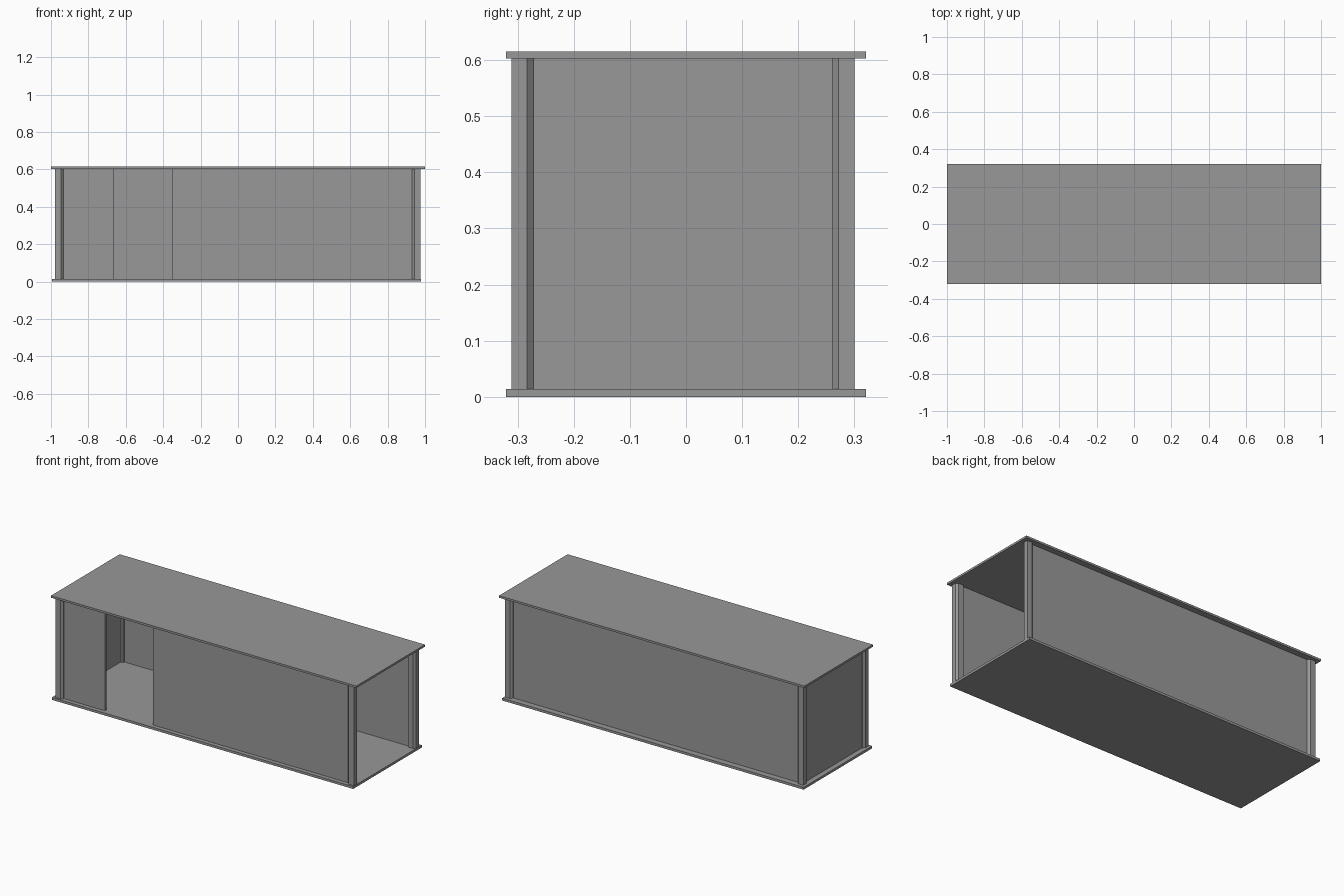
import bpy, bmesh

if "Cube" in bpy.data.objects:
    bpy.data.objects.remove(bpy.data.objects["Cube"])

Z0, Z1 = 0.014, 0.603            # top of floor, underside of roof
X0, X1 = -0.979, 0.976           # outer faces of the corner posts
Y0, Y1 = -0.311, 0.300
PX, PY, CUT = 0.045, 0.040, 0.012  # post size and chamfer
RECESS, THICK = 0.015, 0.014     # wall inset and thickness

# Dark grey for every part
grey = bpy.data.materials.new("dark_grey")
grey.diffuse_color = (0.315, 0.315, 0.315, 1)
grey.use_nodes = True
grey.node_tree.nodes["Principled BSDF"].inputs["Base Color"].default_value = grey.diffuse_color


def prism(name, pts, z0, z1):
    """Extrude a plan outline from z0 to z1."""
    bm = bmesh.new()
    face = bm.faces.new([bm.verts.new((x, y, z0)) for x, y in pts])
    ext = bmesh.ops.extrude_face_region(bm, geom=[face])
    for v in ext["geom"]:
        if isinstance(v, bmesh.types.BMVert):
            v.co.z = z1
    bmesh.ops.recalc_face_normals(bm, faces=bm.faces)
    me = bpy.data.meshes.new(name)
    bm.to_mesh(me)
    bm.free()
    me.materials.append(grey)
    ob = bpy.data.objects.new(name, me)
    bpy.context.collection.objects.link(ob)
    return ob


def box(name, x0, x1, y0, y1, z0, z1):
    return prism(name, [(x0, y0), (x1, y0), (x1, y1), (x0, y1)], z0, z1)


# Floor and roof slabs
box("floor", -0.995, 0.979, -0.321, 0.321, 0, Z0)
box("roof", -1, 1, -0.321, 0.321, Z1, 0.615)

# Corner posts: rectangular section with the two side corners chamfered
section = [(0, 0), (PX - CUT, 0), (PX, CUT), (PX, PY), (CUT, PY), (0, PY - CUT)]
for xn, x, sx in (("left", X0, 1), ("right", X1, -1)):
    for yn, y, sy in (("front", Y0, 1), ("back", Y1, -1)):
        prism(f"{yn}_{xn}_post", [(x + sx * u, y + sy * v) for u, v in section], Z0, Z1)

# Walls between the posts; the right end stays open
xa, xb = X0 + PX, X1 - PX
ya, yb = Y0 + PY, Y1 - PY
fy, by, lx = Y0 + RECESS, Y1 - RECESS, X0 + RECESS
box("front_wall_short", xa, -0.665, fy, fy + THICK, Z0, Z1)
box("front_wall_long", -0.351, xb, fy, fy + THICK, Z0, Z1)
box("back_wall", xa, xb, by - THICK, by, Z0, Z1)
box("left_wall", lx, lx + THICK, ya, yb, Z0, Z1)
